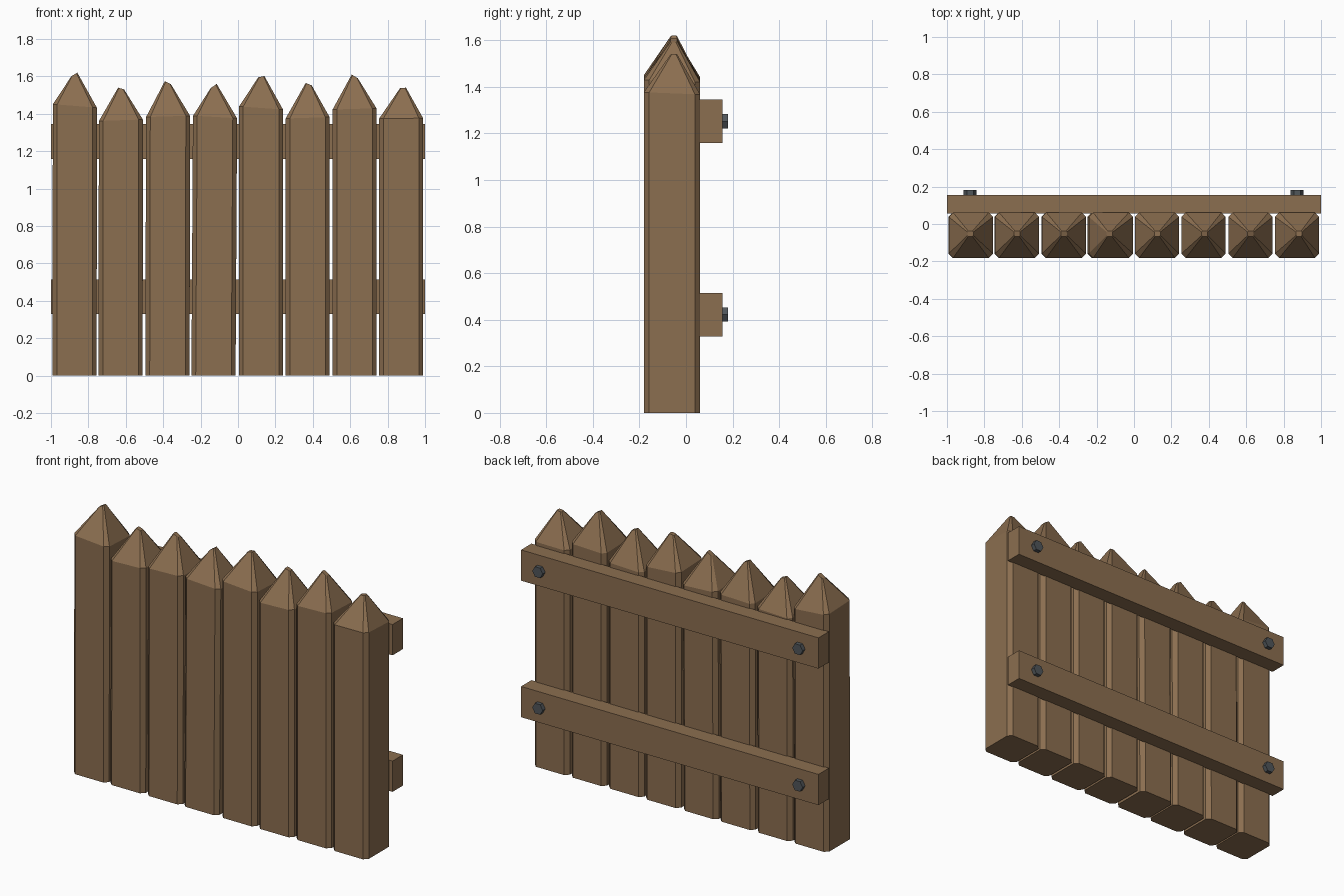
import bpy, bmesh, math
from mathutils import Matrix

cube = bpy.data.objects.get("Cube")
if cube:
    bpy.data.objects.remove(cube)


def material(name, rgb):
    m = bpy.data.materials.new(name)
    m.use_nodes = True
    m.diffuse_color = (*rgb, 1)
    m.node_tree.nodes["Principled BSDF"].inputs["Base Color"].default_value = (*rgb, 1)
    return m


wood = material("brown wood", (0.26, 0.157, 0.08))
iron = material("dark iron", (0.08, 0.092, 0.102))


def add_object(name, bm, mat):
    bmesh.ops.recalc_face_normals(bm, faces=bm.faces)
    mesh = bpy.data.meshes.new(name)
    bm.to_mesh(mesh)
    bm.free()
    mesh.materials.append(mat)
    obj = bpy.data.objects.new(name, mesh)
    bpy.context.collection.objects.link(obj)


def octagon(hx, hy, c):
    """Rectangle outline with cut corners, counter-clockwise."""
    return [(hx - c, -hy), (hx, -hy + c), (hx, hy - c), (hx - c, hy),
            (c - hx, hy), (-hx, hy - c), (-hx, c - hy), (c - hx, -hy)]


HALF_W, HALF_D, POST_Y, TIP_Y = 0.118, 0.121, -0.06, -0.052


def stake(name, x, lean, left, right, tip_x, tip_z, tip_slope):
    """Chamfered post with a slanted shoulder and a small blunt tip."""
    bm = bmesh.new()
    outline = octagon(HALF_W, HALF_D, 0.023)
    mid, slope = (left + right) / 2, (right - left) / (2 * HALF_W)
    rings = [
        [(x + u, POST_Y + v, 0) for u, v in outline],
        [(x + lean + u, POST_Y + v, mid + slope * u - 0.04 * v) for u, v in outline],
        [(tip_x + u, TIP_Y + v, tip_z - abs(tip_slope) * 0.016 + tip_slope * u)
         for u, v in octagon(0.016, 0.014, 0.005)],
    ]
    rings = [[bm.verts.new(p) for p in ring] for ring in rings]
    for lower, upper in zip(rings, rings[1:]):
        for i in range(8):
            j = (i + 1) % 8
            bm.faces.new((lower[i], lower[j], upper[j], upper[i]))
    bm.faces.new(rings[0])
    bm.faces.new(rings[-1])
    add_object(name, bm, wood)


# Stakes: x, lean, left and right shoulder, tip x, tip height, tip slope
stakes = [
    (-0.874, 0.002, 1.447, 1.428, -0.875, 1.62, 0.6),
    (-0.628, 0.002, 1.357, 1.365, -0.625, 1.54, -0.3),
    (-0.377, 0.003, 1.378, 1.385, -0.375, 1.575, -0.5),
    (-0.131, 0.008, 1.385, 1.372, -0.130, 1.56, 0.7),
    (0.123, 0.000, 1.435, 1.418, 0.125, 1.602, 0.2),
    (0.372, 0.000, 1.370, 1.378, 0.378, 1.565, -0.4),
    (0.623, 0.000, 1.418, 1.425, 0.624, 1.61, -0.6),
    (0.872, 0.000, 1.370, 1.372, 0.882, 1.54, 0.1),
]
for n, spec in enumerate(stakes, 1):
    stake(f"stake_{n}", *spec)

# Back rails, each with a hexagonal bolt near both ends
for level, z in (("lower", 0.422), ("upper", 1.252)):
    bm = bmesh.new()
    bmesh.ops.create_cube(bm, size=1, matrix=Matrix.Translation((0, 0.106, z))
                          @ Matrix.Diagonal((2, 0.1, 0.187, 1)))
    add_object(f"{level}_rail", bm, wood)
    for side, x in (("right", -0.876), ("left", 0.872)):
        bm = bmesh.new()
        bmesh.ops.create_cone(bm, cap_ends=True, segments=6, radius1=0.035,
                              radius2=0.035, depth=0.04,
                              matrix=Matrix.Translation((x, 0.161, z))
                              @ Matrix.Rotation(math.radians(90), 4, 'X')
                              @ Matrix.Rotation(math.radians(90), 4, 'Z'))
        add_object(f"{level}_{side}_bolt", bm, iron)
